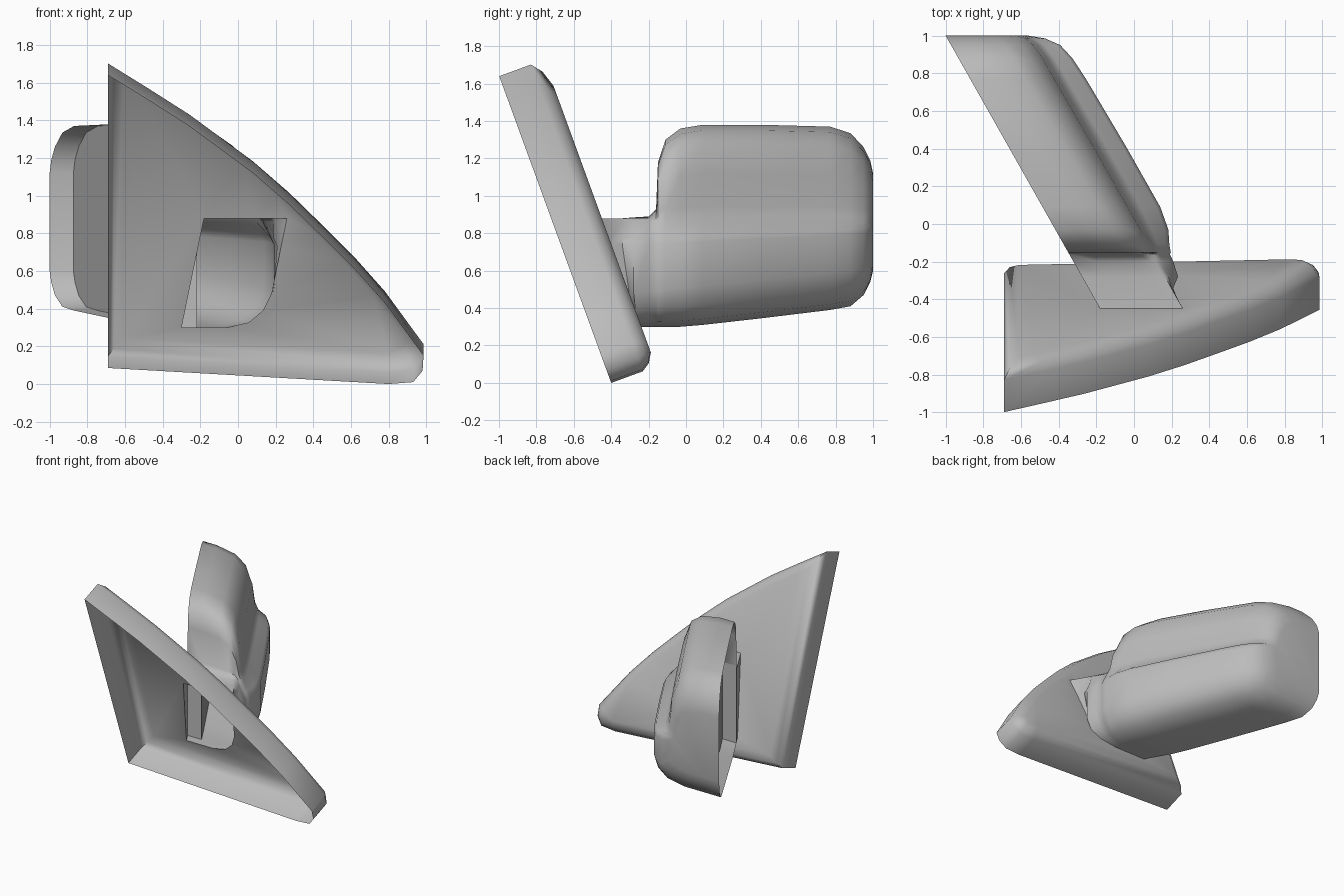
import bpy, bmesh, math
from mathutils import Vector

if "Cube" in bpy.data.objects:
    bpy.data.objects.remove(bpy.data.objects["Cube"])


def material(name, value):
    mat = bpy.data.materials.new(name)
    mat.use_nodes = True
    color = (value, value, value, 1)
    mat.diffuse_color = color
    mat.node_tree.nodes["Principled BSDF"].inputs["Base Color"].default_value = color
    return mat


def finish(bm, name, mat, angle):
    bmesh.ops.remove_doubles(bm, verts=bm.verts, dist=0.0005)
    bmesh.ops.recalc_face_normals(bm, faces=bm.faces)
    mesh = bpy.data.meshes.new(name)
    bm.to_mesh(mesh)
    bm.free()
    obj = bpy.data.objects.new(name, mesh)
    bpy.context.collection.objects.link(obj)
    mesh.materials.append(mat)
    bpy.ops.object.select_all(action="DESELECT")
    obj.select_set(True)
    bpy.context.view_layer.objects.active = obj
    bpy.ops.object.shade_smooth_by_angle(angle=math.radians(angle))
    return obj


grey = material("grey plastic", 0.5)
dark = material("dark mirror grey", 0.35)

# Leaning mounting plane: its front rim and its back panel
LEAN = 0.365
NORMAL = Vector((0, 1, LEAN)).normalized()
WALL, PANEL = 0.18, 0.255


def rim_y(z):
    return -0.4 - LEAN * z


def panel_y(z):
    return rim_y(z) + PANEL * math.sqrt(1 + LEAN ** 2)


# Housing sections, tip to arm: y, top, bottom, upper width, band width
STATIONS = [
    (1.0, 1.12, 0.60, 0.40, 0.44),
    (0.985, 1.19, 0.54, 0.44, 0.52),
    (0.95, 1.26, 0.47, 0.46, 0.58),
    (0.88, 1.335, 0.41, 0.47, 0.605),
    (0.77, 1.37, 0.39, 0.47, 0.615),
    (0.4, 1.38, 0.345, 0.475, 0.625),
    (0.09, 1.38, 0.31, 0.475, 0.625),
    (-0.03, 1.36, 0.3, 0.475, 0.6),
    (-0.11, 1.3, 0.3, 0.47, 0.56),
    (-0.15, 1.18, 0.3, 0.46, 0.545),
    (-0.16, 0.93, 0.3, 0.45, 0.535),
    (-0.2, 0.89, 0.3, 0.44, 0.53),
    (-0.28, 0.885, 0.3, 0.44, 0.51),
    (-0.34, 0.88, 0.3, 0.44, 0.45),
    (-1.0, 0.88, 0.3, 0.44, 0.44),
]
ARM = 10          # first station of the arm
RECESS = 0.126    # glass depth behind the opening


def section(y, top, bottom, upper, band):
    k = (top - 0.88) / 0.5
    low = max(0.51 + 0.1 * max(y, -0.3), bottom + 0.06)
    h = low - bottom
    rise = 0.05 * max(y, -0.3)
    profile = [
        (0, top), (RECESS, top), (0.62 * upper, top - 0.03 * k),
        (0.82 * upper, top - 0.1 * k), (0.95 * upper, top - 0.26 * k),
        (upper, 0.88 + 0.06 * k), (upper + 0.3 * (band - upper), 0.86),
        (band - 0.02 * (band > upper), 0.79 + rise), (band, 0.75 + rise),
        (band, low), (0.94 * band, bottom + 0.5 * h),
        (0.8 * band, bottom + 0.15 * h), (0.55 * band, bottom),
        (RECESS, bottom), (0, bottom)]
    points = []
    for t, z in profile:
        yy = max(y, panel_y(z))    # the arm stops on the back panel
        points.append(Vector((-1 + (1 - yy) * 0.5655 + t, yy, z)))
    return points


rings = [section(*s) for s in STATIONS]

# Mounting plate: open tray with a softened edge and an opening for the arm
outline = [(-0.69, 1.64), (-0.48, 1.51), (-0.26, 1.37), (0.08, 1.12),
           (0.27, 0.955), (0.46, 0.77), (0.62, 0.61), (0.78, 0.43),
           (0.985, 0.15), (0.98, 0.07), (0.93, 0.01), (0.8, 0.0),
           (-0.69, 0.085)]
bm = bmesh.new()
rim = [bm.verts.new((x, rim_y(z), z)) for x, z in outline]
back = [bm.verts.new(v.co + NORMAL * WALL) for v in rim]
for i in range(len(rim)):
    j = (i + 1) % len(rim)
    bm.faces.new((rim[i], rim[j], back[j], back[i]))
cap = bm.faces.new(back)
bm.normal_update()
if cap.normal.dot(NORMAL) < 0:
    cap.normal_flip()
for thickness, depth in ((0.03, 0.045), (0.05, PANEL - WALL - 0.045)):
    bmesh.ops.inset_region(bm, faces=[cap], thickness=thickness, depth=depth,
                           use_even_offset=True, use_boundary=True)
    bm.normal_update()
edges = list(cap.edges)
bmesh.ops.delete(bm, geom=[cap], context="FACES_ONLY")
hole = [bm.verts.new(p) for p in rings[-1]]
edges += [bm.edges.new((hole[i - 1], hole[i])) for i in range(len(hole))]
bmesh.ops.triangle_fill(bm, use_beauty=True, edges=edges, normal=NORMAL)
finish(bm, "mounting_plate", grey, 55)

# Housing shell and hollow arm
bm = bmesh.new()
loft = [[bm.verts.new(p) for p in ring] for ring in rings]
for n, (a, b) in enumerate(zip(loft, loft[1:])):
    for i in range(len(a) - 1):
        bm.faces.new((a[i], a[i + 1], b[i + 1], b[i]))
    if n >= ARM:
        bm.faces.new((a[-1], a[0], b[0], b[-1]))
bm.faces.new(loft[0])
end = loft[ARM]
bm.faces.new((end[0], end[1], end[-2], end[-1]))
finish(bm, "mirror_housing", grey, 48)

# Recessed mirror glass
bm = bmesh.new()
strip = [[bm.verts.new(r[1]), bm.verts.new(r[-2])] for r in rings[:ARM + 1]]
for a, b in zip(strip, strip[1:]):
    bm.faces.new((a[0], a[1], b[1], b[0]))
finish(bm, "mirror_glass", dark, 30)
